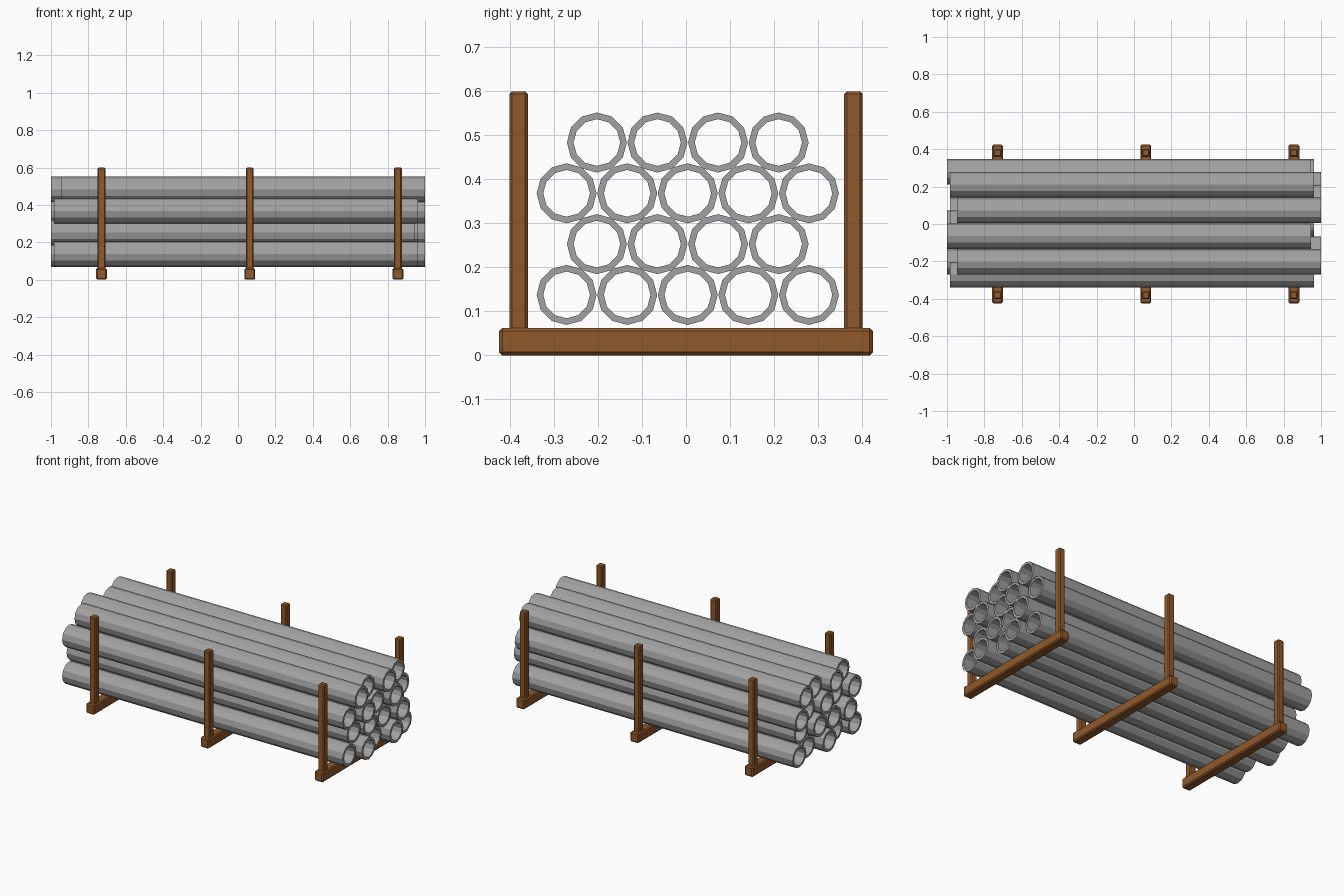
import bpy
import bmesh
from math import cos, sin, pi

cube = bpy.data.objects.get("Cube")
if cube:
    bpy.data.objects.remove(cube)


def material(name, rgb):
    mat = bpy.data.materials.new(name)
    mat.use_nodes = True
    mat.diffuse_color = (*rgb, 1)
    mat.node_tree.nodes["Principled BSDF"].inputs["Base Color"].default_value = (*rgb, 1)
    return mat


STEEL = material("grey steel", (0.36, 0.36, 0.36))
WOOD = material("brown wood", (0.28, 0.1, 0.024))


def finish(name, bm, mat, location):
    bmesh.ops.recalc_face_normals(bm, faces=bm.faces)
    mesh = bpy.data.meshes.new(name)
    bm.to_mesh(mesh)
    bm.free()
    mesh.materials.append(mat)
    obj = bpy.data.objects.new(name, mesh)
    obj.location = location
    bpy.context.collection.objects.link(obj)
    return obj


def timber(name, size, location, bevel):
    bm = bmesh.new()
    bmesh.ops.create_cube(bm, size=1)
    bmesh.ops.scale(bm, vec=size, verts=bm.verts)
    bmesh.ops.bevel(bm, geom=bm.edges[:], offset=bevel, segments=1, affect='EDGES')
    return finish(name, bm, WOOD, location)


def pipe(name, location, length=1.945, outer=0.068, inner=0.053, sides=12):
    # Open tube along x: four rings of corners joined into a closed wall
    bm = bmesh.new()
    half = length / 2
    rings = [[bm.verts.new((x, r * cos(2 * pi * i / sides), r * sin(2 * pi * i / sides)))
              for i in range(sides)]
             for x, r in ((-half, outer), (half, outer), (half, inner), (-half, inner))]
    for k in range(4):
        a, b = rings[k], rings[(k + 1) % 4]
        for i in range(sides):
            j = (i + 1) % sides
            bm.faces.new((a[i], a[j], b[j], b[i]))
    return finish(name, bm, STEEL, location)


# Stacked pipes, each slid a little along its length (L, M or R)
SLIDE = {"L": -0.0275, "M": -0.01, "R": 0.0275}
ROWS = ["MRLRM", "LMMR", "MRMRL", "RLRM"]
for row, slides in enumerate(ROWS):
    for n, key in enumerate(slides):
        y = 0.004 + (n - (len(slides) - 1) / 2) * 0.1375
        pipe(f"pipe_{row + 1}_{n + 1}", (SLIDE[key], y, 0.137 + row * 0.1153))

# Three cradles: a ground beam with an upright at each end
for place, x in (("right", -0.73), ("middle", 0.063), ("left", 0.855)):
    timber(f"{place}_beam", (0.058, 0.848, 0.062), (x, 0, 0.031), 0.007)
    for side, y in (("front", -0.38), ("back", 0.38)):
        timber(f"{place}_{side}_post", (0.042, 0.042, 0.545), (x, y, 0.3265), 0.006)
